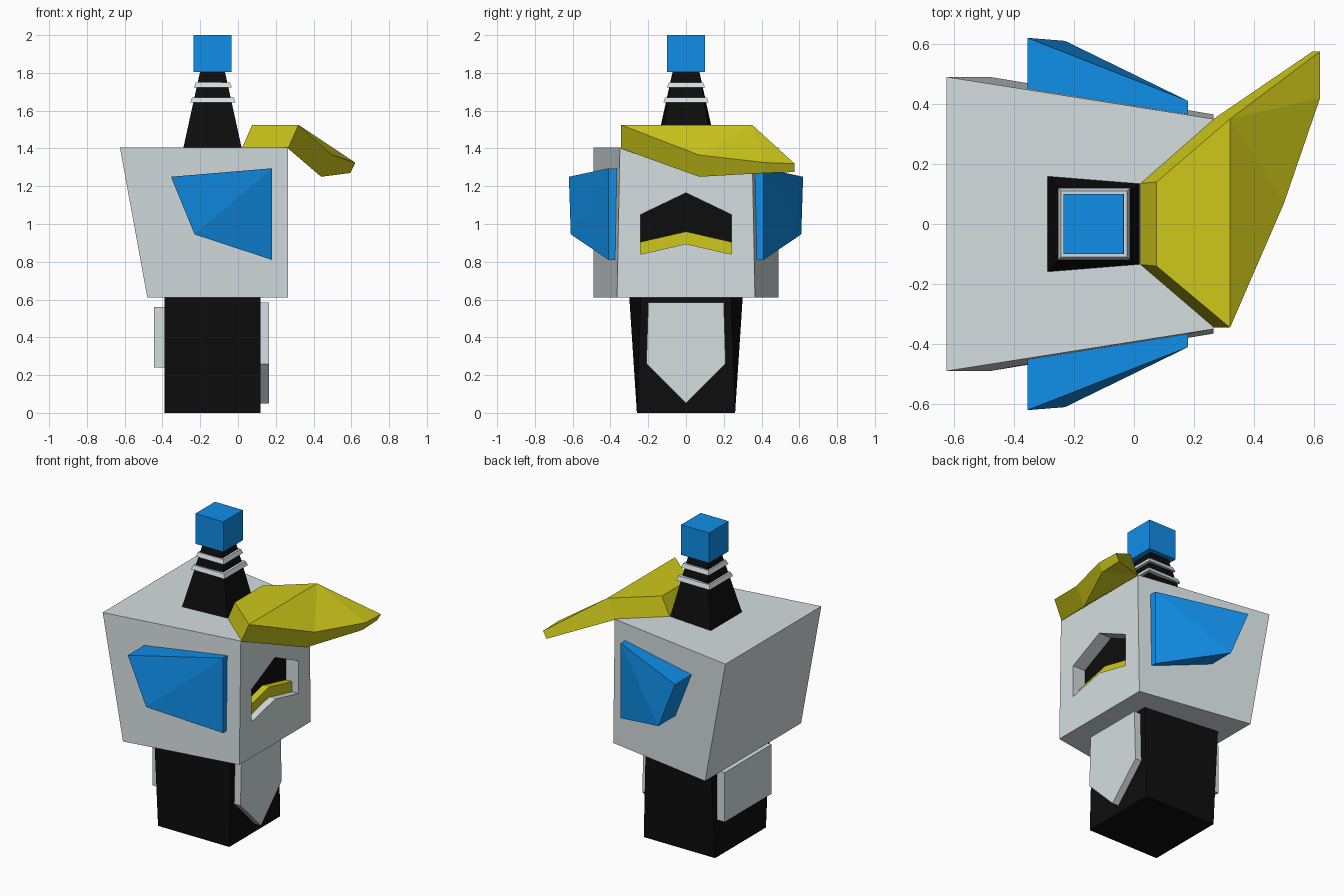
import bpy, bmesh

if "Cube" in bpy.data.objects:
    bpy.data.objects.remove(bpy.data.objects["Cube"])


def material(name, rgb):
    m = bpy.data.materials.new(name)
    m.diffuse_color = (*rgb, 1)
    m.use_nodes = True
    m.node_tree.nodes["Principled BSDF"].inputs["Base Color"].default_value = m.diffuse_color
    return m


BLACK = material("black", (0.004, 0.004, 0.004))
BLUE = material("blue", (0.005, 0.27, 0.80))
YELLOW = material("yellow", (0.62, 0.58, 0.01))
PALE = material("pale_grey", (0.66, 0.73, 0.74))


def loft(name, a, b, mat, caps_a=None, caps_b=None):
    """Solid between two matching loops; caps may be split into given faces."""
    n = len(a)
    bm = bmesh.new()
    va = [bm.verts.new(p) for p in a]
    vb = [bm.verts.new(p) for p in b]
    for loop, caps in ((va, caps_a), (vb, caps_b)):
        for f in caps or [range(n)]:
            bm.faces.new([loop[i] for i in f])
    for i in range(n):
        j = (i + 1) % n
        bm.faces.new((va[i], va[j], vb[j], vb[i]))
    bmesh.ops.recalc_face_normals(bm, faces=bm.faces)
    me = bpy.data.meshes.new(name)
    bm.to_mesh(me)
    bm.free()
    ob = bpy.data.objects.new(name, me)
    bpy.context.collection.objects.link(ob)
    me.materials.append(mat)
    return ob


def trapezoid(x0, x1, y0, y1, z):
    """Horizontal loop with half width y0 at x0 and y1 at x1."""
    return [(x0, -y0, z), (x1, -y1, z), (x1, y1, z), (x0, y0, z)]


def plate(name, profile, x0, x1, mat):
    """Extrude a (y, z) profile along x."""
    return loft(name, [(x0, y, z) for y, z in profile],
                [(x1, y, z) for y, z in profile], mat)


def chevron(side_low, mid_low, side_high, mid_high, w=0.24):
    return [(-w, side_low), (0, mid_low), (w, side_low),
            (w, side_high), (0, mid_high), (-w, side_high)]


# Neck and its front and back panels
loft("neck", trapezoid(-0.39, 0.12, 0.26, 0.26, 0),
     trapezoid(-0.39, 0.12, 0.30, 0.24, 0.61), BLACK)
plate("front_neck_panel", [(-0.2, 0.585), (-0.21, 0.26), (0, 0.05),
                           (0.21, 0.26), (0.2, 0.585)], 0.11, 0.165, PALE)
plate("back_neck_panel", [(-0.24, 0.24), (0.24, 0.24),
                          (0.24, 0.56), (-0.24, 0.56)], -0.445, -0.38, PALE)

# Head with mouth recess
head = loft("head", trapezoid(-0.48, 0.265, 0.49, 0.365, 0.61),
            trapezoid(-0.625, 0.265, 0.49, 0.35, 1.405), PALE)
cutter = plate("mouth_cutter", chevron(0.84, 0.895, 1.05, 1.165), 0.165, 0.4, PALE)
cutter.hide_render = True
cutter.hide_viewport = True
cut = head.modifiers.new("mouth", "BOOLEAN")
cut.operation = "DIFFERENCE"
cut.solver = "EXACT"
cut.object = cutter

# Mouth lining and lower lip
plate("mouth_back", chevron(0.84, 0.895, 1.05, 1.165), 0.16, 0.175, BLACK)
plate("lower_lip", chevron(0.84, 0.895, 0.905, 0.96), 0.17, 0.22, YELLOW)

# Ears, mirrored across y
ear = [(-0.355, 0.62, 1.25), (0.18, 0.41, 1.295),
       (0.18, 0.41, 0.81), (-0.23, 0.61, 0.945)]
ear_inner_y = [0.44, 0.36, 0.36, 0.43]
for side, s in (("right", -1), ("left", 1)):
    loft(side + "_ear", [(x, s * y, z) for x, y, z in ear],
         [(p[0], s * y, p[2]) for p, y in zip(ear, ear_inner_y)], BLUE,
         caps_a=[(0, 1, 3), (1, 2, 3)], caps_b=[(0, 1, 3), (1, 2, 3)])

# Cap brim: flat top bending down to a slanted peak
top = [(0.075, -0.14, 1.525), (0.32, -0.345, 1.525), (0.5, 0.07, 1.365),
       (0.62, 0.42, 1.325), (0.62, 0.575, 1.32), (0.32, 0.35, 1.525),
       (0.075, 0.14, 1.525)]
bottom = [(0.02, -0.135, 1.4), (0.265, -0.345, 1.4), (0.44, 0.07, 1.25),
          (0.595, 0.42, 1.27), (0.595, 0.575, 1.275), (0.265, 0.35, 1.4),
          (0.02, 0.135, 1.4)]
split = [(0, 1, 5, 6), (1, 2, 5), (2, 3, 5), (3, 4, 5)]
loft("cap_brim", top, bottom, YELLOW, split, split)

# Antenna: tapered stalk, two rings, cube tip
loft("antenna_stalk", trapezoid(-0.29, 0.02, 0.16, 0.135, 1.4),
     trapezoid(-0.2, -0.07, 0.07, 0.07, 1.81), BLACK)
for name, w, z in (("lower_ring", 0.12, 1.643), ("upper_ring", 0.1, 1.723)):
    c, t = -0.133, w - 0.01
    loft(name, trapezoid(c - w, c + w, w, w, z),
         trapezoid(c - t, c + t, t, t, z + 0.027), PALE)
loft("antenna_tip", trapezoid(-0.235, -0.035, 0.1, 0.1, 1.805),
     trapezoid(-0.235, -0.035, 0.1, 0.1, 2.0), BLUE)
